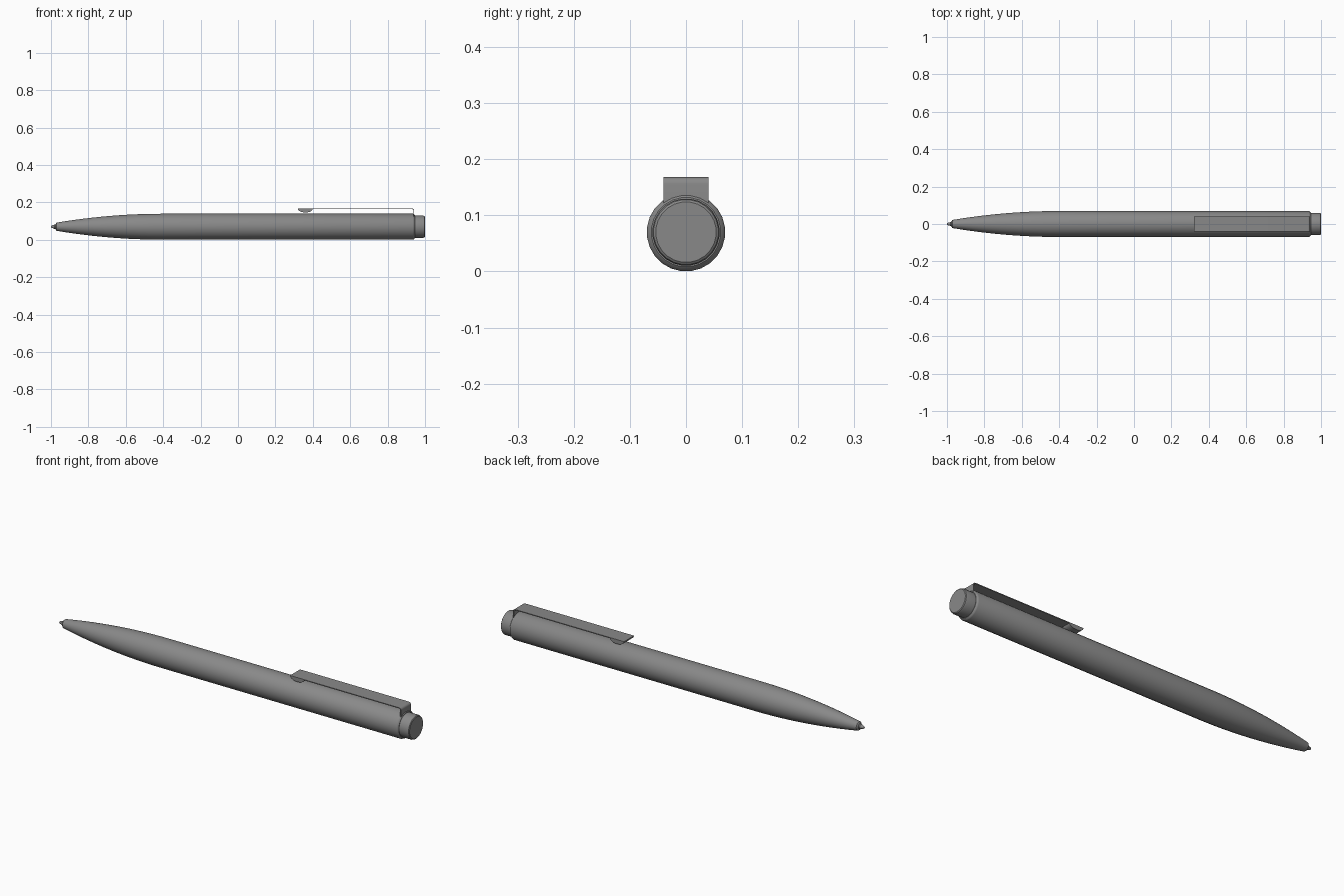
import bpy, bmesh, math

cube = bpy.data.objects.get("Cube")
if cube:
    bpy.data.objects.remove(cube, do_unlink=True)

GREY = (0.25, 0.25, 0.25, 1)
grey = bpy.data.materials.new("satin grey")
grey.use_nodes = True
grey.diffuse_color = GREY
grey.node_tree.nodes["Principled BSDF"].inputs["Base Color"].default_value = GREY

R = 0.07       # barrel radius and axis height
SIDES = 24


def finish(name, bm, angle=35):
    bmesh.ops.recalc_face_normals(bm, faces=bm.faces)
    mesh = bpy.data.meshes.new(name)
    bm.to_mesh(mesh)
    bm.free()
    mesh.materials.append(grey)
    obj = bpy.data.objects.new(name, mesh)
    bpy.context.collection.objects.link(obj)
    bpy.ops.object.select_all(action='DESELECT')
    obj.select_set(True)
    bpy.context.view_layer.objects.active = obj
    bpy.ops.object.shade_smooth_by_angle(angle=math.radians(angle))
    return obj


def lathe(name, profile):
    """Turn (x, radius) points around the long axis and cap both ends."""
    bm = bmesh.new()
    rings = []
    for x, r in profile:
        angles = [math.tau * (i + 0.5) / SIDES for i in range(SIDES)]
        rings.append([bm.verts.new((x, r * math.cos(a), R + r * math.sin(a))) for a in angles])
    for a, b in zip(rings, rings[1:]):
        for i in range(SIDES):
            j = (i + 1) % SIDES
            bm.faces.new((a[i], a[j], b[j], b[i]))
    bm.faces.new(rings[0])
    bm.faces.new(rings[-1])
    return finish(name, bm)


def extrude_profile(name, points, half_width):
    """Extrude an (x, z) outline across the width."""
    bm = bmesh.new()
    face = bm.faces.new([bm.verts.new((x, -half_width, z)) for x, z in points])
    new = bmesh.ops.extrude_face_region(bm, geom=[face])["geom"]
    verts = [v for v in new if isinstance(v, bmesh.types.BMVert)]
    bmesh.ops.translate(bm, vec=(0, 2 * half_width, 0), verts=verts)
    return finish(name, bm)


# Barrel with a parabolic nose and a softened rear edge
nose = [(-0.97 + 0.57 * i / 12, R - 0.048 * (1 - i / 12) ** 2) for i in range(13)]
lathe("barrel", [(-0.975, 0.014), (-0.973, 0.019)] + nose
      + [(0.935, R), (0.94, 0.068), (0.945, 0.062), (0.945, 0.05)])

# Writing tip
lathe("tip", [(-0.96, 0.013), (-0.982, 0.012), (-0.985, 0.009), (-0.995, 0.007), (-1.0, 0.004)])

# Push button
lathe("push_button", [(0.93, 0.06), (0.99, 0.06), (0.997, 0.058), (1.0, 0.054)])

# Thin clip, bent down into the barrel at the rear
TOP, THICK, END = 0.168, 0.004, 0.942


def bend(radius):
    cx, cz = END - 0.012, TOP - 0.012
    return [(cx + radius * math.sin(a), cz + radius * math.cos(a))
            for a in (math.pi / 2 * i / 5 for i in range(6))]


outer = [(0.32, TOP)] + bend(0.012) + [(END, 0.12)]
inner = [(0.32, TOP - THICK)] + bend(0.012 - THICK) + [(END - THICK, 0.12)]
extrude_profile("clip", outer + inner[::-1], 0.04)

# Half-round grip under the free end of the clip
arc = [math.pi * i / 10 for i in range(11)]
extrude_profile("clip_grip", [(0.36 + 0.04 * math.cos(a), TOP - 0.002 - 0.02 * math.sin(a)) for a in arc], 0.04)
